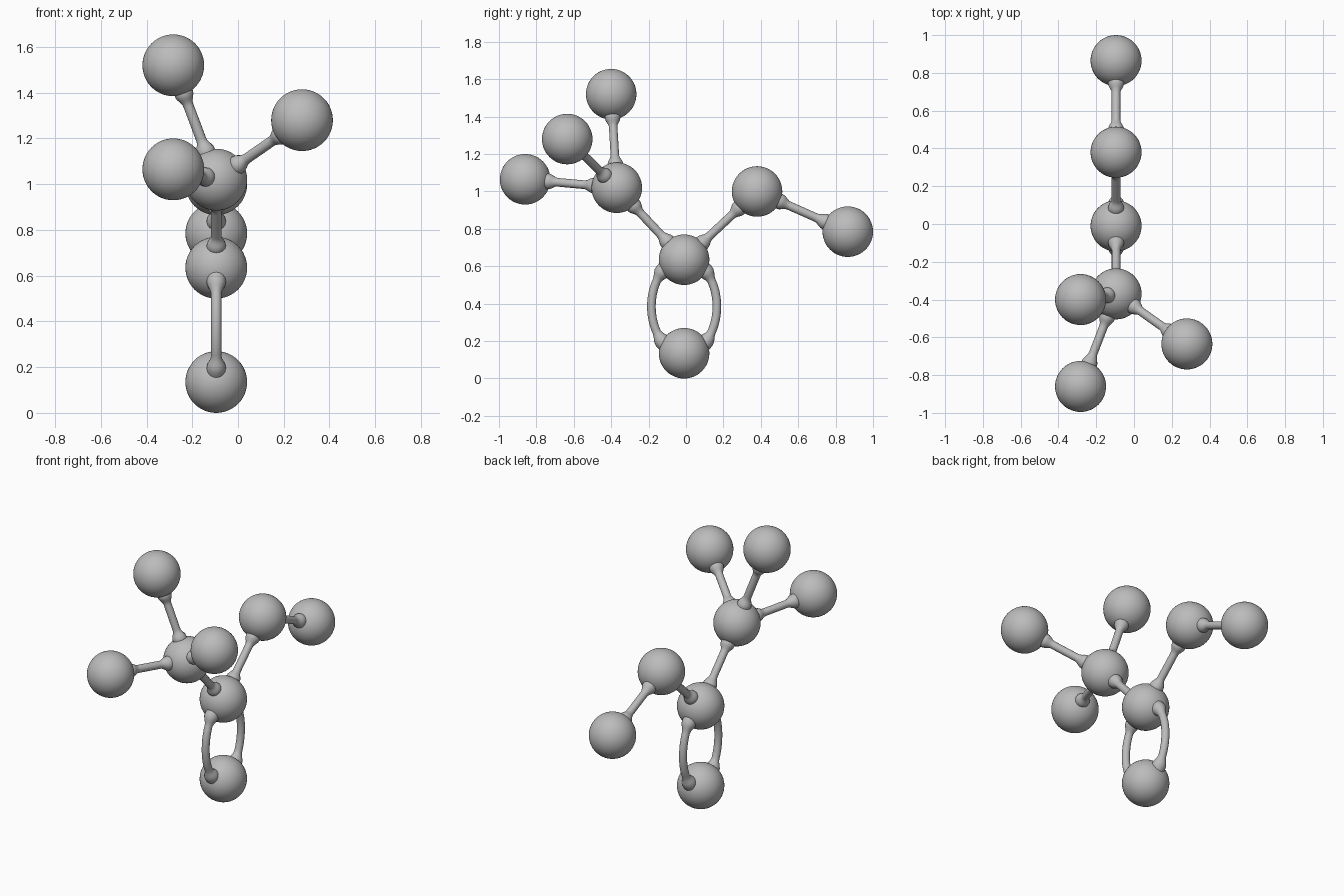
import bpy
import math
from mathutils import Vector

if "Cube" in bpy.data.objects:
    bpy.data.objects.remove(bpy.data.objects["Cube"], do_unlink=True)

BALL_R = 0.135
ROD_R = 0.023
FLARE_R = 0.042

grey = bpy.data.materials.new("neutral grey")
grey.use_nodes = True
GREY = (0.5, 0.5, 0.5, 1)
grey.diffuse_color = GREY
grey.node_tree.nodes["Principled BSDF"].inputs["Base Color"].default_value = GREY

# Ball centres
balls = {
    "bottom_ball": (-0.095, -0.01, 0.135),
    "hub_ball": (-0.095, -0.01, 0.635),
    "front_hub_ball": (-0.095, -0.37, 1.02),
    "back_ball": (-0.095, 0.38, 1.0),
    "back_end_ball": (-0.095, 0.865, 0.785),
    "top_ball": (-0.283, -0.40, 1.52),
    "left_ball": (0.28, -0.635, 1.28),
    "front_ball": (-0.283, -0.86, 1.065),
}
balls = {name: Vector(p) for name, p in balls.items()}

for name, centre in balls.items():
    bpy.ops.mesh.primitive_uv_sphere_add(segments=48, ring_count=24, radius=BALL_R, location=centre)
    ball = bpy.context.object
    ball.name = name
    ball.data.materials.append(grey)
    bpy.ops.object.shade_smooth()


def flare(d):
    """Rod radius at distance d from the nearer ball centre."""
    t = min(max((d - BALL_R) / 0.05, 0), 1)
    return FLARE_R + (ROD_R - FLARE_R) * t * t * (3 - 2 * t)


def rod(name, points):
    """Round rod along the points, flared where it meets the balls."""
    curve = bpy.data.curves.new(name, "CURVE")
    curve.dimensions = "3D"
    curve.bevel_depth = 1
    curve.bevel_resolution = 6
    spline = curve.splines.new("POLY")
    spline.points.add(len(points) - 1)
    for sp, p in zip(spline.points, points):
        sp.co = (*p, 1)
        sp.radius = flare(min((p - points[0]).length, (p - points[-1]).length))
    obj = bpy.data.objects.new(name, curve)
    bpy.context.collection.objects.link(obj)
    bpy.ops.object.select_all(action="DESELECT")
    obj.select_set(True)
    bpy.context.view_layer.objects.active = obj
    bpy.ops.object.convert(target="MESH")
    obj.data.materials.clear()
    obj.data.materials.append(grey)
    bpy.ops.object.shade_smooth()


# Straight rods
STEPS = 48
for a, b in [("hub", "front_hub"), ("hub", "back"), ("back", "back_end"),
             ("front_hub", "top"), ("front_hub", "left"), ("front_hub", "front")]:
    start, end = balls[a + "_ball"], balls[b + "_ball"]
    rod(f"rod_{a}_to_{b}", [start.lerp(end, i / STEPS) for i in range(STEPS + 1)])

# Pair of bowed rods between the hub and the bottom ball
low, high = balls["bottom_ball"], balls["hub_ball"]
middle, half = (low + high) / 2, (high.z - low.z) / 2
for side, sign in (("front", -1), ("back", 1)):
    angles = [math.pi * i / STEPS for i in range(STEPS + 1)]
    rod(f"bowed_rod_{side}",
        [middle + Vector((0, sign * 0.175 * math.sin(t), -half * math.cos(t))) for t in angles])
